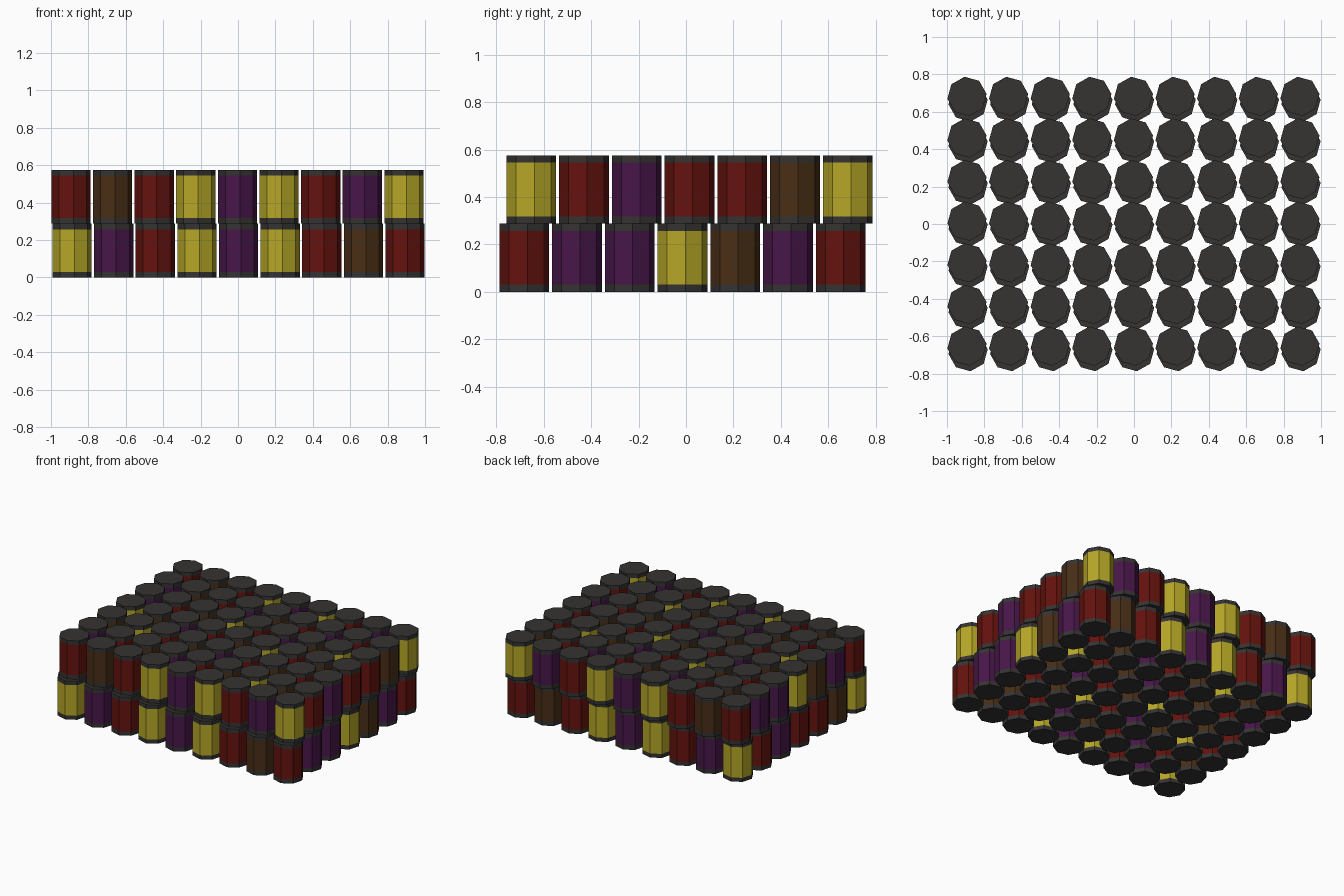
import bpy, bmesh, math

if "Cube" in bpy.data.objects:
    bpy.data.objects.remove(bpy.data.objects["Cube"])

PITCH = 0.2225          # spacing between drums
R, H, RIM = 0.1055, 0.2875, 0.03
SIDES, TURN = 8, math.radians(7)
SHIFT = (-0.003, 0.015)  # small offset between the layers

# Drum colours of the upper layer, front row first, left to right
ROWS = ["RBRYPYRPY",
        "PRBPRBYBR",
        "BYRBPRBRP",
        "YBPRBYRBR",
        "PRBYRPBYR",
        "PBRPBRPRB",
        "RBRYPYRPY"]


def material(name, rgb):
    m = bpy.data.materials.new(name)
    m.diffuse_color = (*rgb, 1)
    m.use_nodes = True
    m.node_tree.nodes["Principled BSDF"].inputs["Base Color"].default_value = m.diffuse_color
    return m


RIM_MAT = material("dark_rim", (0.035, 0.033, 0.032))
PAINT = {
    "R": ("red", (0.125, 0.006, 0.004)),
    "B": ("brown", (0.065, 0.027, 0.008)),
    "Y": ("yellow", (0.46, 0.38, 0.02)),
    "P": ("purple", (0.062, 0.008, 0.065)),
}


# Octagonal drum: dark end bands and lids, painted middle
def drum_mesh(name, rgb):
    bm = bmesh.new()
    rings = []
    for z in (0, RIM, H - RIM, H):
        rings.append([bm.verts.new((R * math.cos(TURN + k * math.tau / SIDES),
                                    R * math.sin(TURN + k * math.tau / SIDES), z))
                      for k in range(SIDES)])
    for i in range(3):
        for k in range(SIDES):
            n = (k + 1) % SIDES
            f = bm.faces.new((rings[i][k], rings[i][n], rings[i + 1][n], rings[i + 1][k]))
            f.material_index = 1 if i == 1 else 0
    bm.faces.new(rings[0][::-1])
    bm.faces.new(rings[3])
    me = bpy.data.meshes.new(name + "_drum")
    bm.to_mesh(me)
    bm.free()
    me.materials.append(RIM_MAT)
    me.materials.append(material(name + "_paint", rgb))
    return me


MESHES = {key: drum_mesh(*p) for key, p in PAINT.items()}


def place(layer, key, x, y, z):
    ob = bpy.data.objects.new(f"{layer}_{PAINT[key][0]}_drum", MESHES[key])
    ob.location = (x, y, z)
    bpy.context.collection.objects.link(ob)


# Upper layer, and the lower layer as the same pallet turned half round
for j, row in enumerate(ROWS):
    for i, key in enumerate(row):
        x = (i - 4) * PITCH + SHIFT[0]
        y = (j - 3) * PITCH + SHIFT[1]
        place("upper", key, x, y, H)
        place("lower", key, -x, -y, 0)
